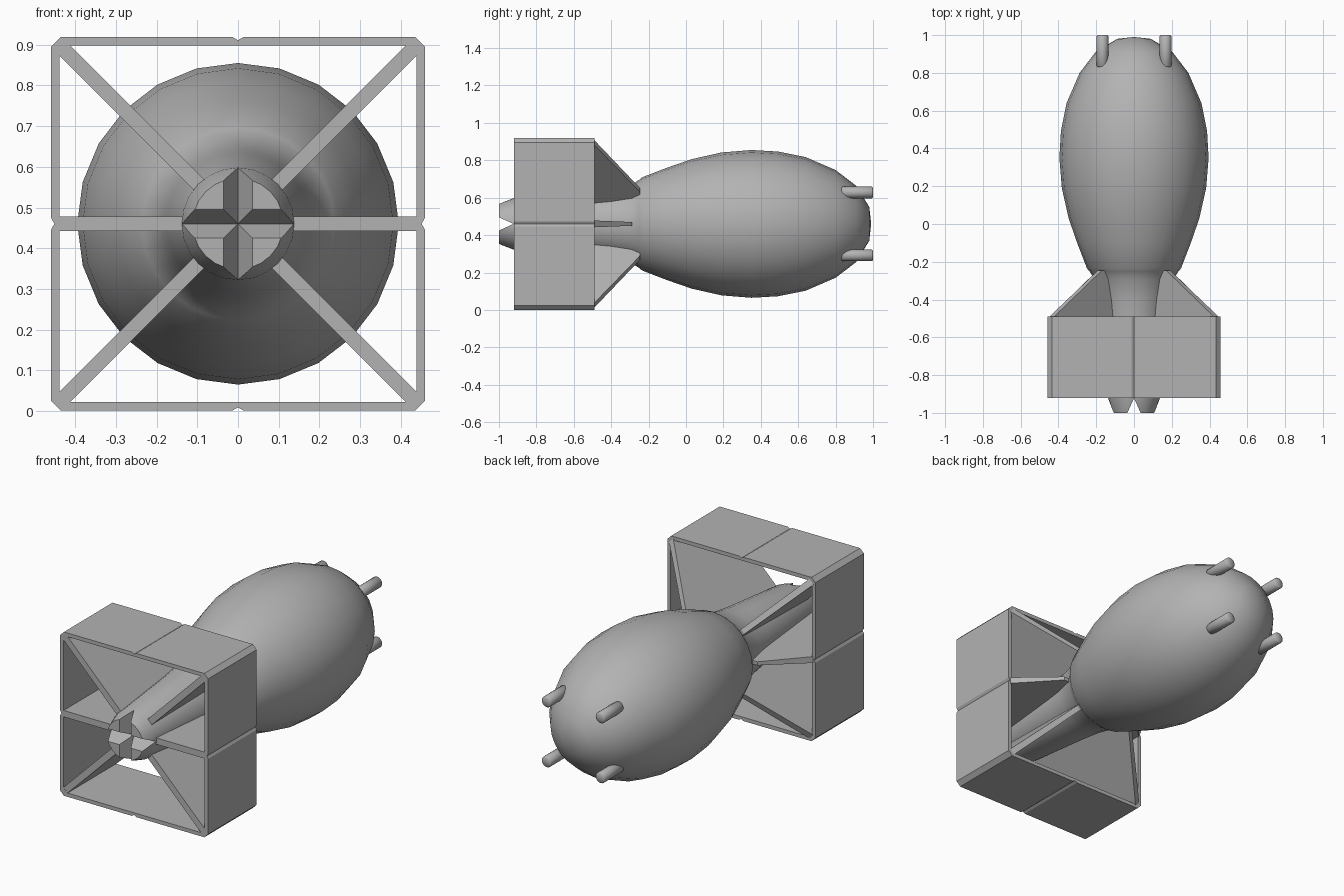
import bpy, bmesh, math
from mathutils import Matrix, Vector

if "Cube" in bpy.data.objects:
    bpy.data.objects.remove(bpy.data.objects["Cube"])

AXIS_Z = 0.46
SIDES = 24

grey = bpy.data.materials.new("dark_grey")
grey.diffuse_color = (0.45, 0.45, 0.45, 1)
grey.use_nodes = True
grey.node_tree.nodes["Principled BSDF"].inputs["Base Color"].default_value = grey.diffuse_color


def finish(name, bm, smooth=None):
    bmesh.ops.remove_doubles(bm, verts=bm.verts, dist=1e-5)
    bmesh.ops.recalc_face_normals(bm, faces=bm.faces)
    me = bpy.data.meshes.new(name)
    bm.to_mesh(me)
    bm.free()
    me.materials.append(grey)
    ob = bpy.data.objects.new(name, me)
    ob.location.z = AXIS_Z
    bpy.context.collection.objects.link(ob)
    if smooth:
        shade(ob, smooth)
    return ob


def shade(ob, angle):
    bpy.ops.object.select_all(action='DESELECT')
    ob.select_set(True)
    bpy.context.view_layer.objects.active = ob
    bpy.ops.object.shade_smooth_by_angle(angle=math.radians(angle))


def lathe(name, profile):
    """Spin (y, radius) points around the long axis, from nose point to flat end."""
    bm = bmesh.new()
    nose = bm.verts.new((0, profile[0][0], 0))
    rings = [[bm.verts.new((r * math.sin(a), y, r * math.cos(a)))
              for a in (math.tau * i / SIDES for i in range(SIDES))]
             for y, r in profile[1:]]
    for i in range(SIDES):
        j = (i + 1) % SIDES
        bm.faces.new((nose, rings[0][i], rings[0][j]))
        for a, b in zip(rings, rings[1:]):
            bm.faces.new((a[i], a[j], b[j], b[i]))
    bm.faces.new(rings[-1])
    return finish(name, bm)


def prism(bm, a, b):
    """Solid between two matching polygons."""
    a = [bm.verts.new(p) for p in a]
    b = [bm.verts.new(p) for p in b]
    bm.faces.new(a)
    bm.faces.new(b[::-1])
    for i in range(len(a)):
        j = (i + 1) % len(a)
        bm.faces.new((a[i], b[i], b[j], a[j]))


def plate(name, outline, angle):
    """Flat plate from (radius, y, half thickness) points, turned about y."""
    bm = bmesh.new()
    prism(bm, [(r, y, t) for r, y, t in outline], [(r, y, -t) for r, y, t in outline])
    bm.transform(Matrix.Rotation(math.radians(angle), 4, 'Y'))
    return finish(name, bm)


# Egg-shaped body running into the tail cone
body = lathe("body", [(0.99, 0), (0.98, 0.09), (0.91, 0.204), (0.80, 0.288),
                      (0.64, 0.357), (0.49, 0.387), (0.35, 0.395), (0.19, 0.382),
                      (0.03, 0.346), (-0.10, 0.301), (-0.235, 0.249),
                      (-0.25, 0.236), (-0.29, 0.211), (-0.40, 0.187),
                      (-0.50, 0.175), (-0.92, 0.138), (-1.0, 0.112)])

# Cross of V grooves cut in the tail end
for k in range(2):
    bm = bmesh.new()
    tri = [(0, -0.922), (0.042, -1.015), (-0.042, -1.015)]
    prism(bm, [(x, y, -0.3) for x, y in tri], [(x, y, 0.3) for x, y in tri])
    bm.transform(Matrix.Rotation(k * math.pi / 2, 4, 'Y'))
    cutter = finish("groove_cutter", bm)
    cutter.hide_render = True
    mod = body.modifiers.new("groove", 'BOOLEAN')
    mod.operation = 'DIFFERENCE'
    mod.solver = 'EXACT'
    mod.object = cutter
    bpy.context.view_layer.objects.active = body
    bpy.ops.object.modifier_apply(modifier=mod.name)
    bpy.data.objects.remove(cutter)
shade(body, 30)

# Square box tail: chamfered corners, a V seam in the middle of each wall
H, T, C, N, D = 0.459, 0.021, 0.024, 0.014, 0.008
I = H - T
outer = [(-H + C, H), (-N, H), (0, H - D), (N, H), (H - C, H)]
inner = [(-I + C, I), (-N, I), (0, I), (N, I), (I - C, I)]
Y0, Y1 = -0.92, -0.49
bm = bmesh.new()
columns = []
for q in range(4):
    rot = Matrix.Rotation(q * math.pi / 2, 4, 'Y')
    for o, i in zip(outer, inner):
        loop = [(o[0], Y0, o[1]), (o[0], Y1, o[1]), (i[0], Y1, i[1]), (i[0], Y0, i[1])]
        columns.append([bm.verts.new(rot @ Vector(p)) for p in loop])
for n, a in enumerate(columns):
    b = columns[(n + 1) % len(columns)]
    for i in range(4):
        j = (i + 1) % 4
        bm.faces.new((a[i], a[j], b[j], b[i]))
finish("tail_box", bm)

# Four diagonal fins to the box corners and two level fins to its sides
for n in range(4):
    plate(f"diagonal_fin_{n + 1}",
          [(0.10, -0.919, 0.018), (0.615, -0.919, 0.018), (0.615, -0.49, 0.018),
           (0.255, -0.245, 0.015), (0.15, -0.245, 0.015)], 45 + 90 * n)
for n in range(2):
    plate(f"level_fin_{n + 1}",
          [(0.10, -0.919, 0.018), (0.445, -0.919, 0.018), (0.445, -0.49, 0.018),
           (0.24, -0.29, 0.010), (0.15, -0.29, 0.010)], 180 * n)

# Four nose rods
for x in (-0.167, 0.167):
    for z in (-0.168, 0.168):
        bm = bmesh.new()
        bmesh.ops.create_cone(bm, cap_ends=True, segments=16,
                              radius1=0.031, radius2=0.031, depth=0.17)
        rims = [e for e in bm.edges if abs(e.verts[0].co.z - e.verts[1].co.z) < 1e-4]
        bmesh.ops.bevel(bm, geom=rims, offset=0.006, segments=1, affect='EDGES')
        bm.transform(Matrix.Translation((x, 0.915, z)) @ Matrix.Rotation(math.pi / 2, 4, 'X'))
        finish("nose_rod", bm, 50)
